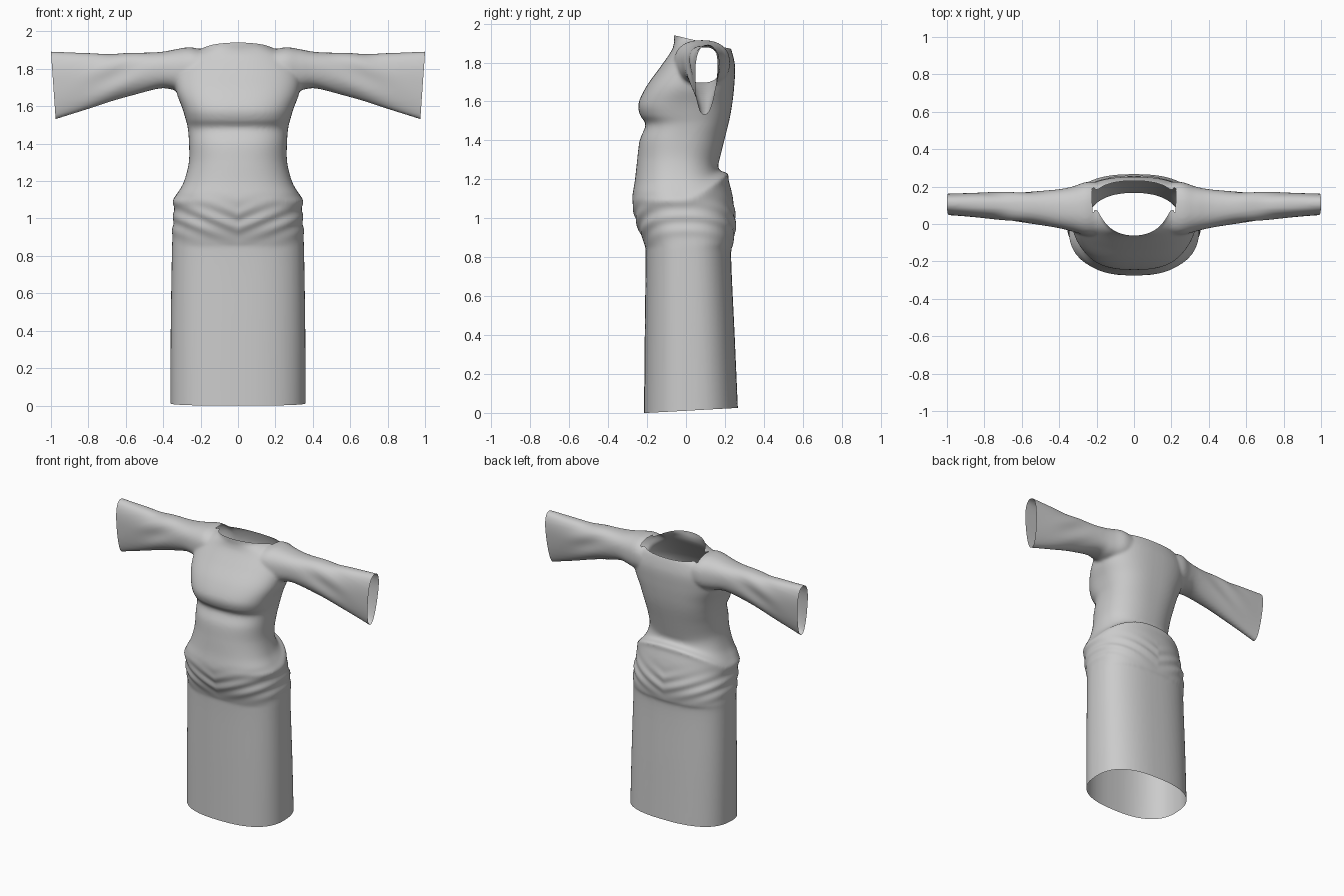
import bpy, bmesh, math
from mathutils import Vector

if "Cube" in bpy.data.objects:
    bpy.data.objects.remove(bpy.data.objects["Cube"])


def smooth_rows(rows, steps=6):
    """Catmull-Rom interpolation between rows of parameters."""
    out = []
    for i in range(len(rows) - 1):
        p0, p1 = rows[max(i - 1, 0)], rows[i]
        p2, p3 = rows[i + 1], rows[min(i + 2, len(rows) - 1)]
        for s in range(steps):
            t = s / steps
            out.append([0.5 * (2 * b + (c - a) * t + (2 * a - 5 * b + 4 * c - d) * t * t
                               + (3 * b - a - 3 * c + d) * t ** 3)
                        for a, b, c, d in zip(p0, p1, p2, p3)])
    return out + [list(rows[-1])]


def spow(v, n):
    return math.copysign(abs(v) ** (2 / n), v)


def loft(bm, rows, point, n=64):
    """Closed tube through the cross-sections given by point(row, angle)."""
    rings = [[bm.verts.new(point(r, 2 * math.pi * k / n)) for k in range(n)]
             for r in smooth_rows(rows)]
    for a, b in zip(rings, rings[1:]):
        for k in range(n):
            j = (k + 1) % n
            bm.faces.new((a[k], a[j], b[j], b[k]))
    bm.faces.new(rings[0][::-1])
    bm.faces.new(rings[-1])


# Body: z, half width, front y, back y, roundness, lift at the back
BODY = [
    (-0.10, 0.362, -0.217, 0.272, 2.5, 0), (0.40, 0.360, -0.212, 0.25, 2.5, 0),
    (0.80, 0.354, -0.208, 0.232, 2.5, 0), (0.87, 0.352, -0.215, 0.243, 2.5, 0),
    (0.96, 0.350, -0.25, 0.256, 2.4, 0.02), (1.05, 0.343, -0.272, 0.238, 2.3, 0.07),
    (1.09, 0.350, -0.276, 0.218, 2.3, 0.11), (1.115, 0.338, -0.275, 0.218, 2.3, 0.115),
    (1.14, 0.320, -0.272, 0.175, 2.3, 0.105), (1.20, 0.288, -0.262, 0.165, 2.3, 0.07),
    (1.30, 0.263, -0.251, 0.172, 2.3, 0), (1.40, 0.262, -0.238, 0.197, 2.4, 0),
    (1.48, 0.268, -0.208, 0.217, 2.5, 0), (1.53, 0.280, -0.236, 0.228, 2.6, 0),
    (1.59, 0.298, -0.244, 0.238, 2.6, 0), (1.68, 0.330, -0.202, 0.248, 2.5, 0),
    (1.78, 0.335, -0.130, 0.252, 2.4, 0), (1.86, 0.295, -0.075, 0.235, 2.3, 0),
    (1.90, 0.215, -0.062, 0.220, 2.2, -0.01), (1.925, 0.172, -0.062, 0.210, 2.1, -0.02),
    (2.00, 0.165, -0.062, 0.20, 2.1, 0),
]


def body_point(r, a):
    z, hw, yf, yb, n, lift = r
    s, c = math.sin(a), math.cos(a)
    return (hw * spow(c, n), (yf + yb) / 2 + (yb - yf) / 2 * spow(s, n),
            z + lift * max(0, s) ** 1.5)


# Sleeve: x, bottom z, top z, front y, back y, narrowing at the lower edge
SLEEVE = [
    (0.15, 1.70, 1.89, -0.06, 0.22, 0), (0.25, 1.68, 1.915, -0.06, 0.225, 0),
    (0.33, 1.685, 1.905, -0.04, 0.20, 0), (0.42, 1.695, 1.89, -0.02, 0.187, 0.05),
    (0.60, 1.645, 1.883, 0.005, 0.182, 0.2), (0.80, 1.585, 1.884, 0.027, 0.182, 0.3),
    (0.98, 1.528, 1.892, 0.042, 0.178, 0.38), (1.10, 1.49, 1.893, 0.05, 0.176, 0.4),
]


def sleeve_point(side):
    def point(r, a):
        x, zb, zt, yf, yb, nar = r
        s, c = math.sin(a), math.cos(a)
        low = (1 - spow(s, 2.4)) / 2
        return (side * x,
                (yf + yb) / 2 - 0.04 * nar * low + (yb - yf) / 2 * spow(c, 2.4) * (1 - nar * low),
                (zb + zt) / 2 + (zt - zb) / 2 * spow(s, 2.4))
    return point


# Body and both sleeves as overlapping solids
bm = bmesh.new()
loft(bm, BODY, body_point)
for side in (1, -1):
    loft(bm, SLEEVE, sleeve_point(side))
bmesh.ops.recalc_face_normals(bm, faces=bm.faces)
mesh = bpy.data.meshes.new("dress")
bm.to_mesh(mesh)
dress = bpy.data.objects.new("dress", mesh)
bpy.context.collection.objects.link(dress)
bpy.context.view_layer.objects.active = dress
dress.select_set(True)

# Fuse into one cloth surface with soft armhole seams
fuse = dress.modifiers.new("fuse", 'REMESH')
fuse.mode, fuse.voxel_size = 'VOXEL', 0.01
soften = dress.modifiers.new("soften", 'SMOOTH')
soften.factor, soften.iterations = 0.5, 7
for m in ("fuse", "soften"):
    bpy.ops.object.modifier_apply(modifier=m)

bm = bmesh.new()
bm.from_mesh(dress.data)
bm.normal_update()

# Soft cloth folds on belly, hips and sleeves
shifts = []
for v in bm.verts:
    x, y, z = v.co
    d = 0
    if 0.8 < z < 1.15:
        d = 0.004 * math.sin((z - 0.45 * abs(x)) * 75) * math.exp(-((z - 0.99) / 0.08) ** 2)
    elif abs(x) > 0.42:
        d = 0.004 * math.sin((z + 0.45 * abs(x)) * 45) * math.exp(-((abs(x) - 0.65) / 0.14) ** 2)
    shifts.append((v, v.normal * d))
for v, d in shifts:
    v.co += d


def trim(co, no, keep=lambda c: True):
    """Open the shell by slicing away everything beyond a plane."""
    faces = [f for f in bm.faces if keep(f.calc_center_median())]
    geom = set(faces)
    for f in faces:
        geom.update(f.edges)
        geom.update(f.verts)
    bmesh.ops.bisect_plane(bm, geom=list(geom), plane_co=co, plane_no=Vector(no).normalized(),
                           clear_outer=True)


# Openings: hem, cuffs and neckline
trim((0, -0.2, 0.0), (0, 0.055, -1))
for side in (1, -1):
    trim((side * 1.0, 0, 1.89), (side, 0, -0.07))
trim((0, -0.06, 1.94), (0, 0.24, 1), lambda c: abs(c.x) < 0.21 and c.z > 1.8)

bm.to_mesh(dress.data)
bm.free()
bpy.ops.object.shade_smooth_by_angle(angle=math.radians(40))
